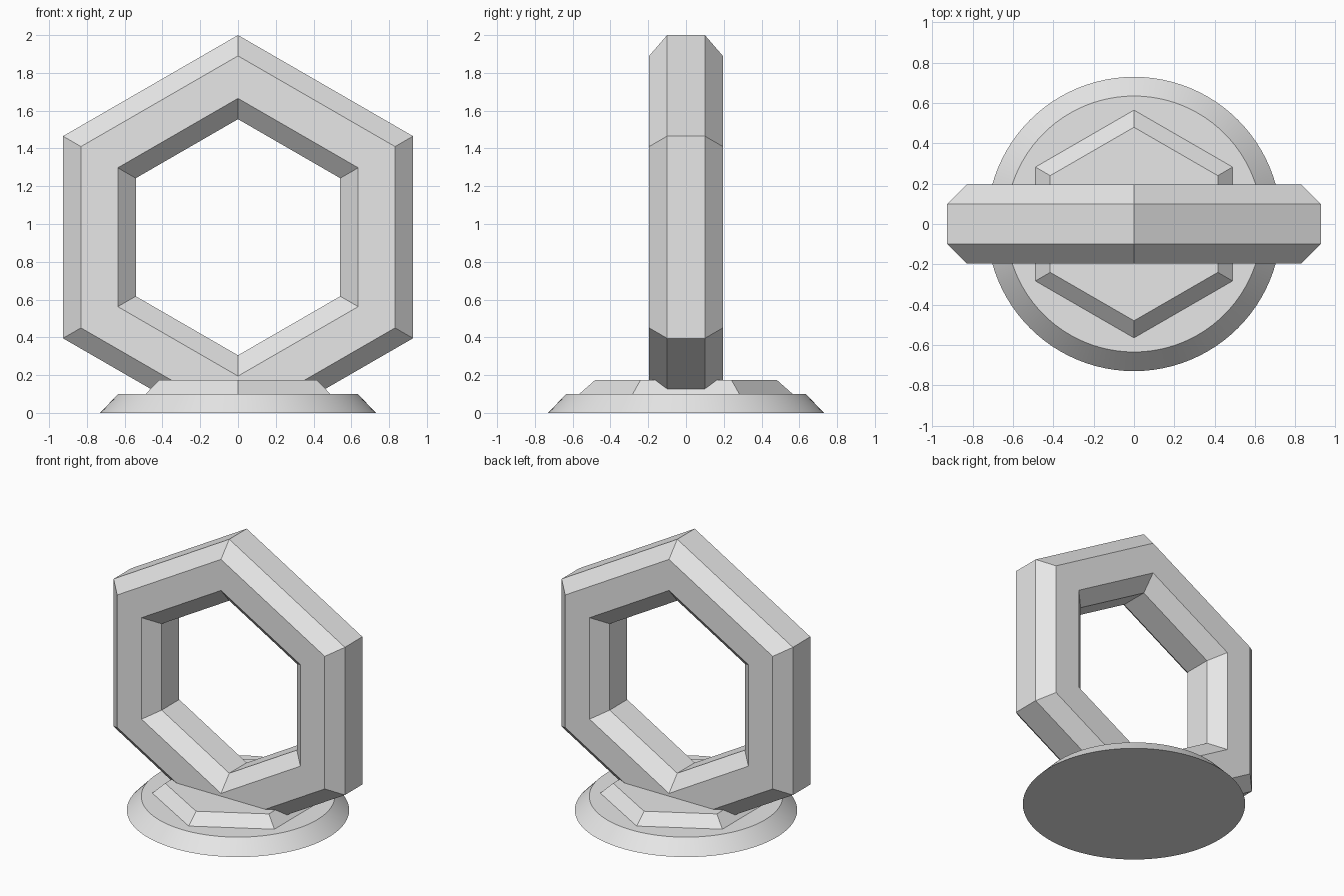
import bpy, bmesh
from math import sin, cos, pi, radians
from mathutils import Matrix

cube = bpy.data.objects.get("Cube")
if cube:
    bpy.data.objects.remove(cube, do_unlink=True)

grey = bpy.data.materials.new("light grey")
grey.use_nodes = True
grey.diffuse_color = (0.8, 0.8, 0.8, 1)
grey.node_tree.nodes["Principled BSDF"].inputs["Base Color"].default_value = (0.8, 0.8, 0.8, 1)


def finish(name, bm):
    bmesh.ops.recalc_face_normals(bm, faces=bm.faces[:])
    mesh = bpy.data.meshes.new(name)
    bm.to_mesh(mesh)
    bm.free()
    mesh.materials.append(grey)
    obj = bpy.data.objects.new(name, mesh)
    bpy.context.collection.objects.link(obj)
    return obj


def frustum(name, sides, r_low, r_high, z_low, z_high, turn=0):
    bm = bmesh.new()
    place = Matrix.Translation((0, 0, (z_low + z_high) / 2)) @ Matrix.Rotation(turn, 4, 'Z')
    bmesh.ops.create_cone(bm, cap_ends=True, segments=sides, radius1=r_low,
                          radius2=r_high, depth=z_high - z_low, matrix=place)
    # put a corner exactly on the y axis
    return finish(name, bm)


def hexagon_ring(name, section, centre_z, cut_z):
    bm = bmesh.new()
    loops = [[bm.verts.new((r * sin(k * pi / 3), y, centre_z + r * cos(k * pi / 3)))
              for r, y in section] for k in range(6)]
    n = len(section)
    for k in range(6):
        a, b = loops[k], loops[(k + 1) % 6]
        for i in range(n):
            j = (i + 1) % n
            bm.faces.new((a[i], a[j], b[j], b[i]))
    # trim the buried corner inside the base
    bmesh.ops.bisect_plane(bm, geom=bm.verts[:] + bm.edges[:] + bm.faces[:],
                           plane_co=(0, 0, cut_z), plane_no=(0, 0, 1), clear_inner=True)
    bmesh.ops.holes_fill(bm, edges=[e for e in bm.edges if e.is_boundary], sides=0)
    return finish(name, bm)


# Round foot with a sloping, smooth rim
foot = frustum("round_foot", 96, 0.73, 0.635, 0, 0.1)
bpy.context.view_layer.objects.active = foot
foot.select_set(True)
bpy.ops.object.shade_smooth_by_angle(angle=radians(30))

# Six-sided step, corners pointing front and back
frustum("hexagon_step", 6, 0.565, 0.48, 0.1, 0.175)

# Upright ring with chamfered inner and outer edges
half = [(1.07, 0.1), (0.96, 0.195), (0.735, 0.195), (0.625, 0.1)]
section = half + [(r, -y) for r, y in reversed(half)]
hexagon_ring("hexagon_ring", section, 0.93, 0.05)
